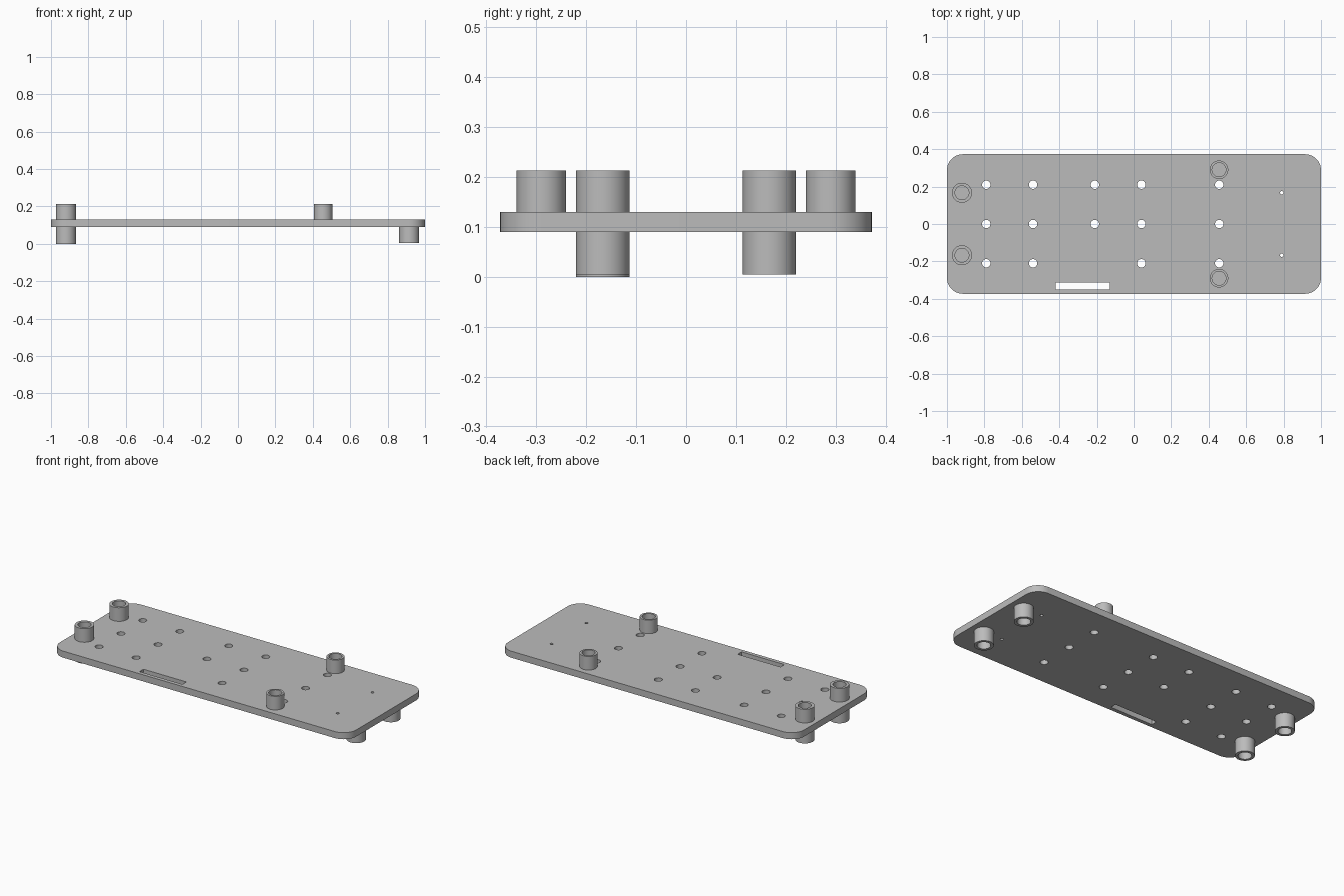
import bpy, bmesh
from math import cos, sin, pi, radians

if "Cube" in bpy.data.objects:
    bpy.data.objects.remove(bpy.data.objects["Cube"], do_unlink=True)

grey = bpy.data.materials.new("satin grey")
grey.use_nodes = True
colour = (0.5, 0.5, 0.5, 1)
grey.diffuse_color = colour
grey.node_tree.nodes["Principled BSDF"].inputs["Base Color"].default_value = colour

BOTTOM, TOP = 0.09, 0.13


def circle(x, y, r, n=32):
    return [(x + r * cos(2 * pi * i / n), y + r * sin(2 * pi * i / n)) for i in range(n)]


def rounded_rect(x, y, hx, hy, r, steps=10):
    pts = []
    for k, (sx, sy) in enumerate(((1, 1), (-1, 1), (-1, -1), (1, -1))):
        for i in range(steps + 1):
            a = (k + i / steps) * pi / 2
            pts.append((x + sx * (hx - r) + r * cos(a), y + sy * (hy - r) + r * sin(a)))
    return pts


def smooth(obj):
    bpy.ops.object.select_all(action='DESELECT')
    obj.select_set(True)
    bpy.context.view_layer.objects.active = obj
    bpy.ops.object.shade_smooth_by_angle(angle=radians(30))


# Plate outline with its through holes and slot, extruded as a filled curve
outlines = [rounded_rect(0, 0, 1, 0.373, 0.085),
            rounded_rect(-0.275, -0.331, 0.145, 0.019, 0.004, 3)]
for x in (-0.79, -0.54, -0.21, 0.04, 0.456):
    for y in (-0.21, 0, 0.21):
        if (x, y) != (-0.21, -0.21):
            outlines.append(circle(x, y, 0.0225))
outlines += [circle(0.79, y, 0.009, 16) for y in (-0.167, 0.167)]

curve = bpy.data.curves.new("base_plate", 'CURVE')
curve.dimensions = '2D'
curve.fill_mode = 'BOTH'
curve.extrude = (TOP - BOTTOM) / 2
for pts in outlines:
    spline = curve.splines.new('POLY')
    spline.points.add(len(pts) - 1)
    for p, (x, y) in zip(spline.points, pts):
        p.co = (x, y, 0, 1)
    spline.use_cyclic_u = True
plate = bpy.data.objects.new("base_plate", curve)
bpy.context.collection.objects.link(plate)
plate.location.z = (TOP + BOTTOM) / 2
bpy.ops.object.select_all(action='DESELECT')
plate.select_set(True)
bpy.context.view_layer.objects.active = plate
bpy.ops.object.convert(target='MESH')
plate = bpy.context.object
bm = bmesh.new()
bm.from_mesh(plate.data)
bmesh.ops.remove_doubles(bm, verts=bm.verts, dist=0.0001)
bmesh.ops.recalc_face_normals(bm, faces=bm.faces)
bm.to_mesh(plate.data)
bm.free()
plate.data.materials.clear()
plate.data.materials.append(grey)
smooth(plate)


# Hollow standoff: outer wall, rim, bore wall and bore floor
def standoff(name, x, y, z_root, z_end, r, bore=0.037, n=48):
    bm = bmesh.new()
    floor = z_root + (0.001 if z_end > z_root else -0.001)
    rings = [[bm.verts.new((px, py, z)) for px, py in circle(x, y, rad, n)]
             for rad, z in ((r, z_root), (r, z_end), (bore, z_end), (bore, floor))]
    for a, b in zip(rings, rings[1:]):
        for i in range(n):
            j = (i + 1) % n
            bm.faces.new((a[i], a[j], b[j], b[i]))
    bm.faces.new(rings[-1])
    bm.faces.new(rings[0])
    bmesh.ops.recalc_face_normals(bm, faces=bm.faces)
    mesh = bpy.data.meshes.new(name)
    bm.to_mesh(mesh)
    bm.free()
    mesh.materials.append(grey)
    obj = bpy.data.objects.new(name, mesh)
    bpy.context.collection.objects.link(obj)
    smooth(obj)


for side, s in (("front", -1), ("back", 1)):
    standoff(f"upper_right_{side}_standoff", -0.92, s * 0.167, TOP, 0.213, 0.0535)
    standoff(f"upper_left_{side}_standoff", 0.455, s * 0.29, TOP, 0.213, 0.0495)
    standoff(f"lower_right_{side}_standoff", -0.92, s * 0.167, BOTTOM,
             0 if s < 0 else 0.005, 0.0535)
    standoff(f"lower_left_{side}_standoff", 0.915, s * 0.167, BOTTOM, 0.005, 0.0535)
